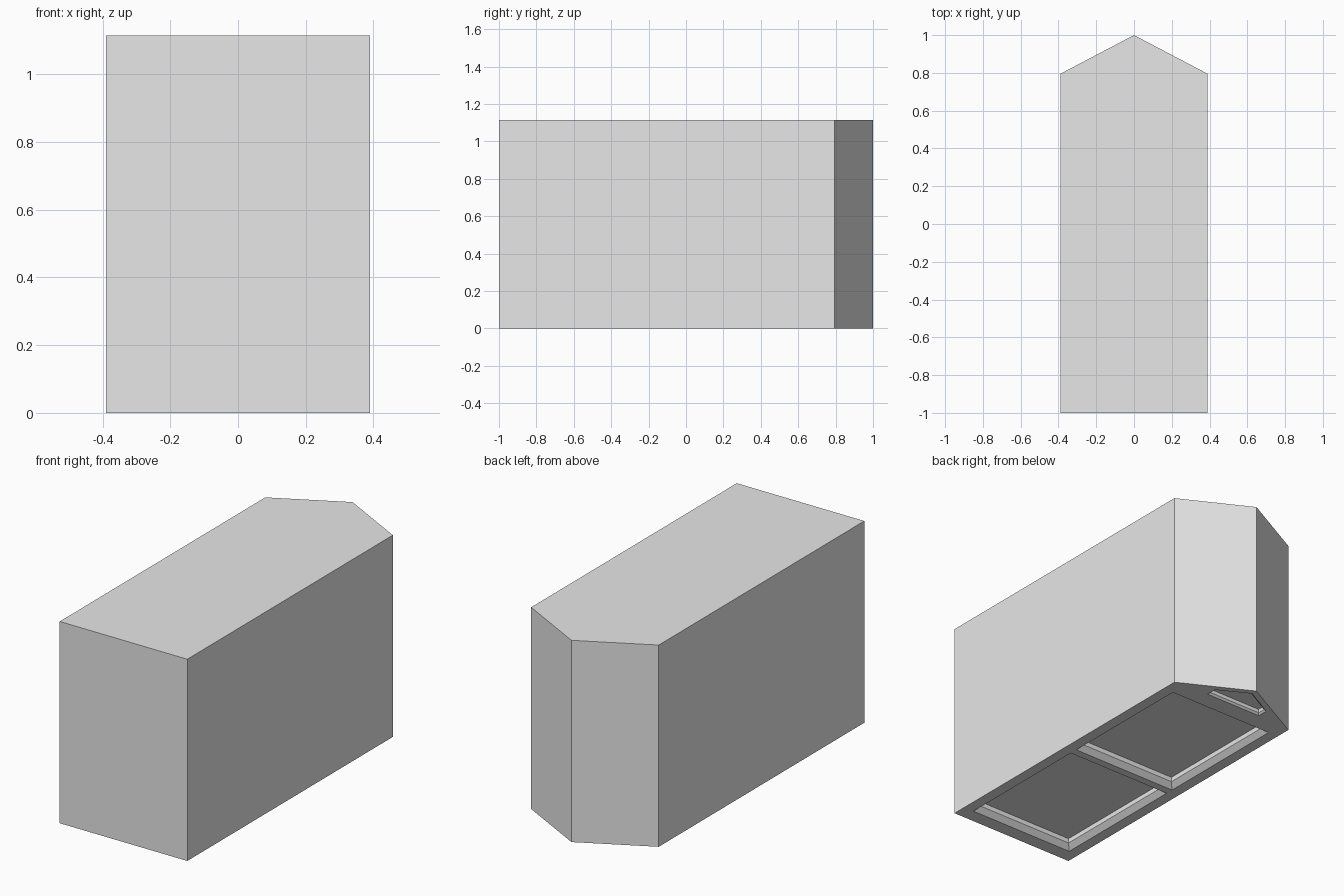
import bpy
import bmesh
from mathutils import Vector
from mathutils.geometry import intersect_line_line_2d  # noqa: F401 (not needed by flat offsets)

cube = bpy.data.objects.get("Cube")
if cube:
    bpy.data.objects.remove(cube, do_unlink=True)

WIDTH = 0.39      # half width
SHOULDER = 0.795  # where the pointed back begins
HEIGHT = 1.115

grey = bpy.data.materials.new("light_grey")
grey.use_nodes = True
COLOUR = (0.8, 0.8, 0.8, 1)
grey.diffuse_color = COLOUR
grey.node_tree.nodes["Principled BSDF"].inputs["Base Color"].default_value = COLOUR


def inset(outline, amount):
    """Offset a counter-clockwise outline inwards by amount."""
    points = [Vector(p) for p in outline]
    result = []
    for i, p in enumerate(points):
        before = (p - points[i - 1]).normalized()
        after = (points[(i + 1) % len(points)] - p).normalized()
        n1 = Vector((-before.y, before.x))
        n2 = Vector((-after.y, after.x))
        result.append(p + (n1 + n2) * amount / (1 + n1.dot(n2)))
    return result


def loft(name, levels):
    """Closed solid through (outline, z) levels."""
    bm = bmesh.new()
    rings = [[bm.verts.new((p[0], p[1], z)) for p in outline] for outline, z in levels]
    for low, high in zip(rings, rings[1:]):
        for i in range(len(low)):
            bm.faces.new((low[i - 1], low[i], high[i], high[i - 1]))
    bm.faces.new(rings[0])
    bm.faces.new(rings[-1])
    bmesh.ops.recalc_face_normals(bm, faces=bm.faces)
    mesh = bpy.data.meshes.new(name)
    bm.to_mesh(mesh)
    bm.free()
    mesh.materials.append(grey)
    obj = bpy.data.objects.new(name, mesh)
    bpy.context.collection.objects.link(obj)
    return obj


def rectangle(half, front, back):
    return [(-half, front), (half, front), (half, back), (-half, back)]


# Main block with a pointed back
plan = [(-WIDTH, -1), (WIDTH, -1), (WIDTH, SHOULDER), (0, 1), (-WIDTH, SHOULDER)]
body = loft("body", [(plan, 0), (plan, HEIGHT)])

# Underside recesses: outline, chamfer, straight wall height
tip = [(-0.175, 0.81), (0.175, 0.81), (0.175, 0.87), (0, 0.965), (-0.175, 0.87)]
recesses = {
    "front_recess_cutter": (rectangle(0.328, -0.92, -0.125), 0.028, 0.026),
    "middle_recess_cutter": (rectangle(0.328, -0.08, 0.707), 0.028, 0.026),
    "tip_recess_cutter": (tip, 0.01, 0.02),
}
for name, (outline, chamfer, wall) in recesses.items():
    inner = inset(outline, chamfer)
    cutter = loft(name, [(inset(outline, -0.01), -0.01), (inner, chamfer),
                         (inner, chamfer + wall)])
    cutter.hide_render = True
    cutter.display_type = 'WIRE'
    cut = body.modifiers.new(name, 'BOOLEAN')
    cut.operation = 'DIFFERENCE'
    cut.solver = 'EXACT'
    cut.object = cutter

# Bake the cuts into the block and drop the helpers
bpy.context.view_layer.objects.active = body
for name in recesses:
    bpy.ops.object.modifier_apply(modifier=name)
    bpy.data.objects.remove(bpy.data.objects[name], do_unlink=True)
